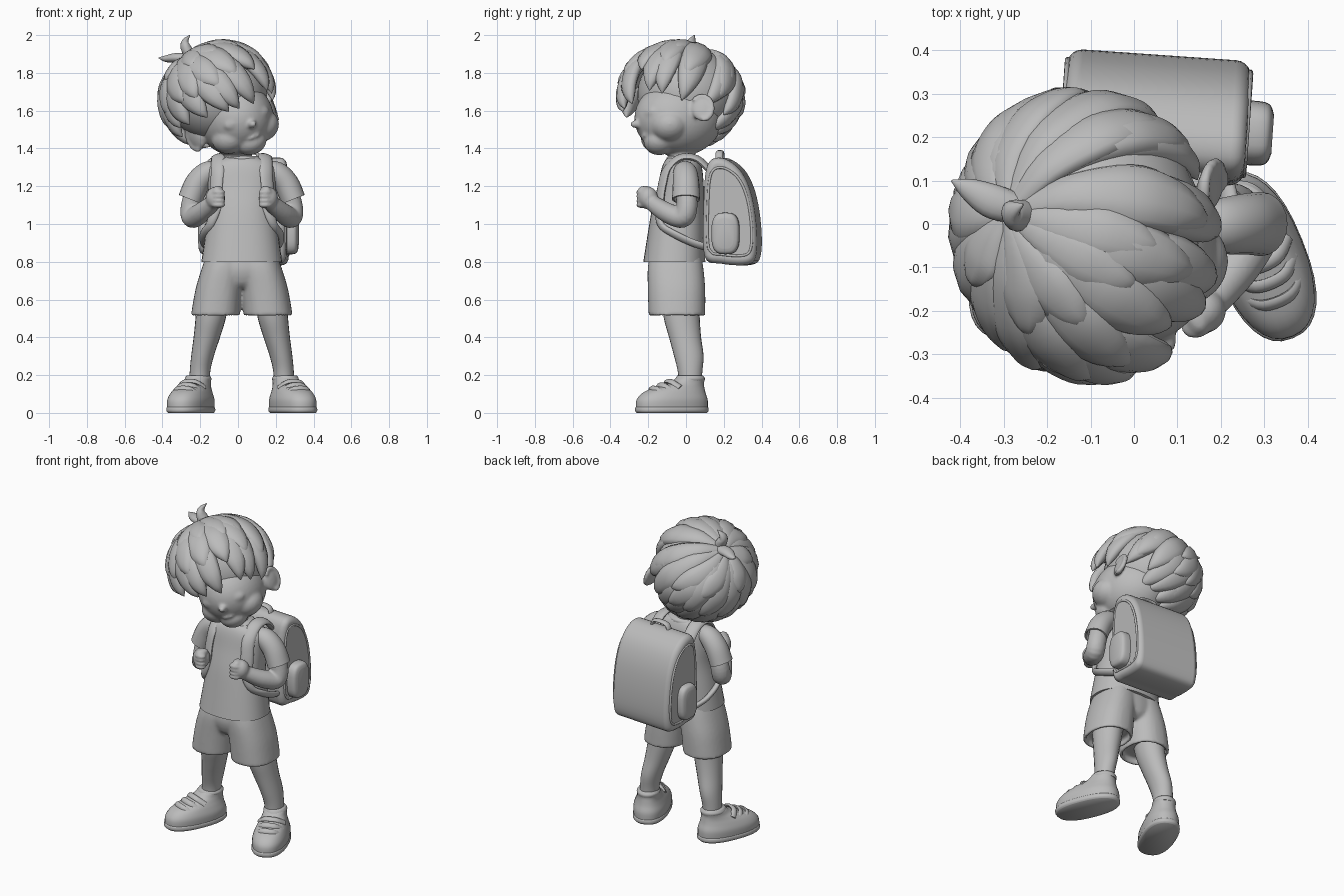
import bpy, bmesh, math, random
from math import sin, cos, pi, radians
from mathutils import Vector, Matrix

random.seed(4)
if "Cube" in bpy.data.objects:
    bpy.data.objects.remove(bpy.data.objects["Cube"])

clay = bpy.data.materials.new("grey clay")
clay.use_nodes = True
GREY = (0.5, 0.5, 0.5, 1)
clay.diffuse_color = GREY
clay.node_tree.nodes["Principled BSDF"].inputs["Base Color"].default_value = GREY

BODY = Matrix.Translation((0.02, 0, 0))
HEAD = (Matrix.Translation((-0.02, 0, 1.54)) @ Matrix.Rotation(radians(19), 4, 'Z')
        @ Matrix.Rotation(radians(-20), 4, 'Y'))
PACK = Matrix.Translation((0.04, 0, 0)) @ Matrix.Rotation(radians(-4), 4, 'Z')
MIRROR = Matrix.Diagonal((-1, 1, 1, 1))
BOTH = (BODY, BODY @ MIRROR)
EARS = (HEAD, HEAD @ MIRROR)


def finish(name, bm, angle=50):
    bmesh.ops.recalc_face_normals(bm, faces=bm.faces)
    me = bpy.data.meshes.new(name)
    bm.to_mesh(me)
    bm.free()
    me.materials.append(clay)
    me.shade_smooth()
    me.set_sharp_from_angle(angle=radians(angle))
    ob = bpy.data.objects.new(name, me)
    bpy.context.collection.objects.link(ob)
    return ob


def fuse(name, obs, voxel, passes):
    """Melt overlapping pieces into one soft surface."""
    bm = bmesh.new()
    for ob in obs:
        bm.from_mesh(ob.data)
        bpy.data.objects.remove(ob)
    ob = finish(name, bm)
    remesh = ob.modifiers.new("melt", 'REMESH')
    remesh.mode, remesh.voxel_size, remesh.use_smooth_shade = 'VOXEL', voxel, True
    smooth = ob.modifiers.new("soften", 'SMOOTH')
    smooth.factor, smooth.iterations = 0.5, passes


def spline(keys, steps=5, closed=False):
    """Smooth curve through tuples of any length."""
    n, out = len(keys), []
    for i in range(n if closed else n - 1):
        at = lambda j: keys[j % n] if closed else keys[max(0, min(n - 1, j))]
        a, b, c, d = at(i - 1), at(i), at(i + 1), at(i + 2)
        for s in range(steps):
            t = s / steps
            out.append(tuple(q + 0.5 * t * (r - p + t * (2 * p - 5 * q + 4 * r - e
                       + t * (3 * (q - r) + e - p))) for p, q, r, e in zip(a, b, c, d)))
    return out if closed else out + [tuple(keys[-1])]


def lip(rings, depth):
    """Turn the open end of a garment inward."""
    back = (rings[-2][0] - rings[-1][0]).normalized() * depth
    mid = sum(rings[-1], Vector((0, 0, 0))) / len(rings[-1])
    inner = [mid + (p - mid) * 0.87 for p in rings[-1]]
    return rings + [inner, [p + back for p in inner]]


def stack(keys, n=32, power=2.3, steps=4):
    """Horizontal oval rings from (cx, cy, z, rx, ry)."""
    def ring(cx, cy, z, rx, ry):
        f = lambda v: math.copysign(abs(v) ** (2 / power), v)
        return [Vector((cx + rx * f(cos(2 * pi * i / n)), cy + ry * f(sin(2 * pi * i / n)), z))
                for i in range(n)]
    return [ring(*k) for k in spline(keys, steps)]


def tube(keys, centre=(0, 0, 9), n=14, steps=5):
    """Flat or round tube from (x, y, z, half width, half thickness)."""
    pts = spline(keys, steps)
    pos = [Vector(p[:3]) for p in pts]
    rings = []
    for i, p in enumerate(pts):
        tan = (pos[min(i + 1, len(pos) - 1)] - pos[max(i - 1, 0)]).normalized()
        side = tan.cross(pos[i] - Vector(centre)).normalized()
        up = side.cross(tan)
        rings.append([pos[i] + side * p[3] * cos(2 * pi * k / n) + up * p[4] * sin(2 * pi * k / n)
                      for k in range(n)])
    return rings


def skin(name, parts, frames=(Matrix(),), angle=50):
    """Join ring lists into one surface, once for each frame."""
    bm = bmesh.new()
    for frame in frames:
        for rings in parts:
            vs = [[bm.verts.new(frame @ p) for p in r] for r in rings]
            for a, b in zip(vs, vs[1:]):
                for i in range(len(a)):
                    j = (i + 1) % len(a)
                    bm.faces.new((a[i], a[j], b[j], b[i]))
            bm.faces.new(vs[0])
            bm.faces.new(vs[-1])
    return finish(name, bm, angle)


def balls(name, specs, frames=(Matrix(),), seg=28):
    """Ellipsoids from (location, radii, turn about z)."""
    bm = bmesh.new()
    for frame in frames:
        for loc, radii, turn in specs:
            m = (frame @ Matrix.Translation(loc) @ Matrix.Rotation(radians(turn), 4, 'Z')
                 @ Matrix.Diagonal((*radii, 1)))
            bmesh.ops.create_uvsphere(bm, u_segments=seg, v_segments=seg // 2, radius=1, matrix=m)
    return finish(name, bm)


# Head, face, ears and neck
ear_rim = [(0.232 + 0.02 * sin(a), 0.015 + 0.05 * sin(a), -0.005 + 0.066 * cos(a), 0.014, 0.014)
           for a in [radians(d) for d in range(-50, 191, 30)]]
fuse("head", [
    balls("face", [((0, -0.04, 0.02), (0.198, 0.237, 0.2), 0),
                   ((0, -0.16, -0.11), (0.085, 0.085, 0.07), 0),
                   ((0, -0.272, -0.012), (0.024, 0.042, 0.022), 0),
                   ((0, -0.24, -0.082), (0.04, 0.018, 0.01), 0)], [HEAD], 48),
    balls("cheeks", [((0.09, -0.125, -0.055), (0.1, 0.1, 0.085), 0),
                     ((0.088, -0.236, 0.02), (0.048, 0.018, 0.03), 22),
                     ((0.222, 0.015, -0.005), (0.022, 0.055, 0.07), -25)], EARS),
    skin("ear_rims", [tube(ear_rim, (0, 0, 0))], EARS),
    skin("neck", [tube([(0, -0.02, 1.28, 0.085, 0.075), (0, -0.025, 1.38, 0.075, 0.07),
                        (-0.01, -0.02, 1.5, 0.08, 0.08)], (0, -5, 1.3))])], 0.009, 5)

# Hair: a rounded cap covered by pointed locks that fan out from the crown
balls("hair_cap", [((-0.025, 0.035, 0.165), (0.262, 0.265, 0.25), 0)], [HEAD], 40)
CENTRE = Vector((-0.04, 0.0, 0.16))
SIZE = Matrix.Diagonal((0.27, 0.3, 0.256))
CROWN = Vector((-0.29, 0.34, 0.87)).normalized()


def lock(azimuth, elevation, width, lift, thick):
    e = radians(elevation)
    end = Vector((sin(azimuth) * cos(e), -cos(azimuth) * cos(e), sin(e)))
    side = CROWN.cross(end).normalized()
    sway = random.uniform(-0.02, 0.16)
    keys = []
    for t, w in ((0.02, 0.3), (0.3, 0.7), (0.58, 1), (0.78, 0.86), (0.92, 0.45), (1, 0.03)):
        d = (CROWN.slerp(end, t) + side * sway * sin(pi * t)).normalized()
        p = CENTRE + SIZE @ d * (lift + 0.1 * t ** 3)
        keys.append((*p, width * w, thick * (0.4 + 0.6 * w) * min(1, w * 3)))
    return tube(keys, CENTRE, 10, 4)


def hairline(a):
    if cos(a) > 0:
        return -24 + 16 * cos(a)
    return -24 - 40 * min(1, -1.7 * cos(a))


locks = []
for layer, (count, rise, width, lift, thick) in enumerate(
        ((19, 0, 0.075, 0.98, 0.04), (15, 27, 0.08, 1.0, 0.042), (9, 62, 0.07, 1.02, 0.034))):
    for i in range(count):
        a = 2 * pi * (i + 0.5 * layer + random.uniform(-0.25, 0.25)) / count
        locks.append(lock(a, hairline(a) + rise + random.uniform(-7, 7), width, lift, thick))
skin("hair_locks", locks, [HEAD], 75)
skin("cowlick", [
    tube([(-0.23, 0.02, 1.86, 0.035, 0.035), (-0.275, 0.02, 1.93, 0.036, 0.028),
          (-0.28, 0.03, 1.965, 0.024, 0.018), (-0.255, 0.045, 2.0, 0.002, 0.002)], (0, 0, 1.7)),
    tube([(-0.24, 0.03, 1.87, 0.03, 0.03), (-0.32, 0.05, 1.88, 0.04, 0.026),
          (-0.38, 0.08, 1.875, 0.026, 0.018), (-0.42, 0.1, 1.88, 0.002, 0.002)], (-0.2, 0, 1.6))])

# Shirt, with collar and sleeves
shirt = [(0, -0.015, 1.355, 0.085, 0.075), (0, -0.02, 1.335, 0.14, 0.092),
         (0, -0.022, 1.29, 0.18, 0.108), (0, -0.028, 1.2, 0.18, 0.122),
         (0, -0.042, 1.08, 0.176, 0.138), (0, -0.052, 0.94, 0.194, 0.152),
         (0, -0.062, 0.8, 0.214, 0.164)]
skin("shirt", [lip(stack(shirt), 0.03)], [BODY])
skin("collar", [stack([(0, -0.017, 1.335, 0.1, 0.085), (0, -0.017, 1.35, 0.1, 0.086),
                       (0, -0.017, 1.36, 0.09, 0.078)], power=2)], [BODY])
sleeve = tube([(0.12, -0.01, 1.285, 0.048, 0.045), (0.18, -0.005, 1.272, 0.064, 0.06),
               (0.235, 0, 1.215, 0.07, 0.066), (0.272, 0, 1.13, 0.074, 0.066)], (0, 0, 1.1), 20)
skin("sleeves", [lip(sleeve, 0.03)], BOTH)

# Arms bent up to fists that hold the straps
fist = [((0.14, -0.2, 1.137), (0.052, 0.052, 0.06), 0),
        ((0.125, -0.215, 1.182), (0.026, 0.04, 0.02), 20)]
fist += [((0.125, -0.233, 1.1 + 0.023 * i), (0.038, 0.03, 0.016), 15) for i in range(4)]
fuse("arms", [
    skin("arm", [tube([(0.245, 0, 1.18, 0.054, 0.054), (0.268, 0.005, 1.09, 0.056, 0.056),
                       (0.262, -0.02, 1.035, 0.056, 0.056), (0.215, -0.1, 1.06, 0.053, 0.053),
                       (0.15, -0.185, 1.115, 0.042, 0.042)], (0, 0, 1.3), 18)], BOTH),
    balls("fist", fist, BOTH, 20)], 0.007, 4)

# Shorts and legs
leg_cloth = stack([(0.085, -0.055, 0.84, 0.1, 0.135), (0.1, -0.055, 0.76, 0.114, 0.148),
                   (0.122, -0.05, 0.65, 0.124, 0.152), (0.14, -0.048, 0.512, 0.13, 0.15)])
fuse("shorts", [
    skin("shorts_leg", [lip(leg_cloth, 0.04)], BOTH),
    skin("shorts_seat", [stack([(0, -0.055, 0.85, 0.17, 0.13), (0, -0.055, 0.76, 0.17, 0.144),
                                (0, -0.05, 0.69, 0.12, 0.13), (0, -0.05, 0.66, 0.05, 0.1)])],
         [BODY])], 0.01, 5)
skin("legs", [stack([(0.15, -0.03, 0.62, 0.085, 0.1), (0.165, -0.022, 0.5, 0.08, 0.095),
                     (0.185, -0.005, 0.4, 0.07, 0.085), (0.208, 0.015, 0.3, 0.06, 0.078),
                     (0.222, 0.022, 0.21, 0.054, 0.064), (0.225, 0.022, 0.1, 0.054, 0.06)],
                    24, 2)], BOTH)

# Shoes turned outward, with soles, padded collars and laces
FOOT = Matrix.Translation((0.27, -0.075, 0)) @ Matrix.Rotation(radians(22), 4, 'Z')
FEET = [m @ FOOT for m in BOTH]
skin("shoe_soles", [stack([(0, 0, 0, 0.096, 0.194), (0, 0, 0.01, 0.104, 0.202),
                           (0, 0, 0.025, 0.104, 0.202), (0, 0, 0.032, 0.1, 0.198)], power=2.4)],
     FEET, 60)
skin("shoe_uppers", [stack([(0, 0, 0.025, 0.101, 0.199), (0, 0.002, 0.07, 0.102, 0.196),
                            (0, 0.014, 0.108, 0.09, 0.172), (0, 0.045, 0.136, 0.077, 0.135),
                            (0, 0.085, 0.16, 0.068, 0.092), (0, 0.105, 0.185, 0.065, 0.076),
                            (0, 0.105, 0.195, 0.055, 0.064)], power=2.3)], FEET, 70)
skin("shoe_collars", [stack([(0, 0.105, 0.165, 0.064, 0.076), (0, 0.105, 0.182, 0.069, 0.079),
                             (0, 0.105, 0.198, 0.06, 0.069)], power=2)], FEET, 70)
laces = [tube([(s * 0.074, y + 0.035 * (abs(s) == 1), z - 0.03 * (abs(s) == 1), 0.018, 0.01)
               for s in (-1, -0.45, 0.45, 1)], (0, 0.05, 0), 8)
         for y, z in ((-0.108, 0.126), (-0.062, 0.145), (-0.016, 0.165))]
skin("laces", laces, FEET)

# Backpack: side profile pulled across, with rounded edges
outline = spline([(0.11, 0.83), (0.2, 0.79), (0.34, 0.785), (0.385, 0.84), (0.385, 1.0),
                  (0.355, 1.17), (0.295, 1.29), (0.2, 1.35), (0.125, 1.31), (0.105, 1.1)], 5, True)
slab = [[Vector((x, y, z)) for y, z in outline] for x in (-0.22, 0.205)]
pack = skin("backpack", [slab], [PACK], 180)
bevel = pack.modifiers.new("round_edges", 'BEVEL')
bevel.width, bevel.segments, bevel.limit_method = 0.036, 5, 'ANGLE'
bevel.angle_limit = radians(50)
bevel.harden_normals = True


def piping(x, scale):
    ring = [(x, 0.245 + (y - 0.245) * scale, 1.06 + (z - 1.06) * scale, 0.007, 0.007)
            for y, z in outline[::2]]
    return tube(ring + ring[:1], (0, 0.245, 1.06), 8, 2)


skin("backpack_piping", [piping(x, 0.82) for x in (-0.218, 0.203)], [PACK])
upright = Matrix(((0, 0, 1, 0), (1, 0, 0, 0.225), (0, 1, 0, 0.95), (0, 0, 0, 1)))
pocket = stack([(0, 0, 0.19, 0.074, 0.11), (0, 0, 0.235, 0.074, 0.11),
                (0, 0, 0.255, 0.066, 0.102), (0, 0, 0.264, 0.045, 0.08)], 28, 3)
skin("side_pockets", [pocket], [PACK @ upright, PACK @ MIRROR @ upright], 70)
skin("carry_handle", [tube([(-0.065, 0.18, 1.32, 0.02, 0.01), (-0.045, 0.18, 1.375, 0.02, 0.01),
                            (0.045, 0.18, 1.375, 0.02, 0.01), (0.065, 0.18, 1.32, 0.02, 0.01)],
                           (0, 0.18, 1.25))], [PACK])

# Shoulder straps
strap = [(0.125, 0.14, 1.27), (0.125, 0.06, 1.345), (0.125, -0.03, 1.352), (0.128, -0.1, 1.29),
         (0.135, -0.127, 1.2), (0.14, -0.14, 1.1), (0.165, -0.135, 1.0), (0.2, -0.06, 0.945),
         (0.2, 0.05, 0.895), (0.175, 0.14, 0.87)]
skin("straps", [tube([(*p, 0.038 if i < 6 else 0.024, 0.016) for i, p in enumerate(strap)],
                     (0.06, 0, 1.1))], BOTH)
